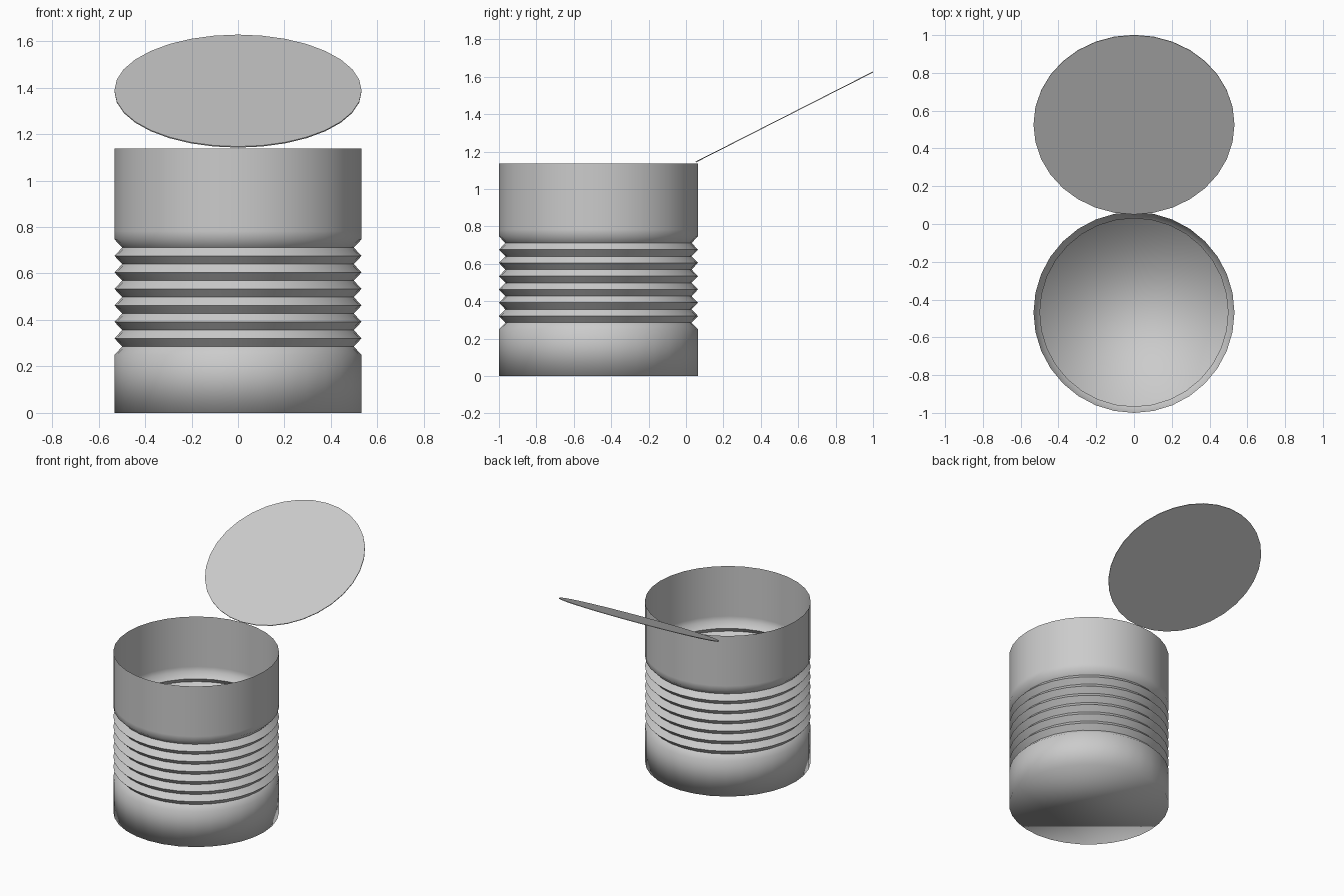
import bpy, bmesh
from math import sin, cos, pi, atan2

if "Cube" in bpy.data.objects:
    bpy.data.objects.remove(bpy.data.objects["Cube"])

SIDES = 32
R, R_IN = 0.532, 0.498
CY, TOP = -0.468, 1.137
RIB_LOW, RIB_HIGH, STEPS = 0.25, 0.747, 14

metal = bpy.data.materials.new("grey_metal")
metal.diffuse_color = (0.63, 0.63, 0.63, 1)
metal.use_nodes = True
metal.node_tree.nodes["Principled BSDF"].inputs["Base Color"].default_value = metal.diffuse_color


def finish(name, bm):
    bmesh.ops.recalc_face_normals(bm, faces=bm.faces[:])
    mesh = bpy.data.meshes.new(name)
    bm.to_mesh(mesh)
    bm.free()
    mesh.materials.append(metal)
    obj = bpy.data.objects.new(name, mesh)
    bpy.context.collection.objects.link(obj)
    return obj


# Can body: closed base, zigzag ribs, open top, single-sheet wall
step = (RIB_HIGH - RIB_LOW) / STEPS
profile = [(R, 0.0)]
profile += [(R_IN if i % 2 else R, RIB_LOW + i * step) for i in range(STEPS + 1)]
profile += [(R, RIB_HIGH + step), (R, TOP)]

bm = bmesh.new()
rings = [[bm.verts.new((r * cos(2 * pi * k / SIDES), r * sin(2 * pi * k / SIDES), z))
          for k in range(SIDES)] for r, z in profile]
for low, high in zip(rings, rings[1:]):
    for k in range(SIDES):
        n = (k + 1) % SIDES
        bm.faces.new((low[k], low[n], high[n], high[k]))
bm.faces.new(rings[0][::-1])
for f in bm.faces:
    f.smooth = True

# Crisp rib creases; the plain bands stay smooth
for ring in rings[2:STEPS + 1]:
    for k in range(SIDES):
        bm.edges.get((ring[k], ring[(k + 1) % SIDES])).smooth = False
body = finish("can_body", bm)
body.location = (0, CY, 0)

# Opened lid: thin disc tilted up from the back of the rim
bm = bmesh.new()
bmesh.ops.create_cone(bm, cap_ends=True, segments=SIDES, radius1=R, radius2=R, depth=0.005)
lid = finish("lid", bm)
lid.location = (0, 0.526, 1.385)
lid.rotation_euler = (atan2(0.48, 0.945), 0, 0)
